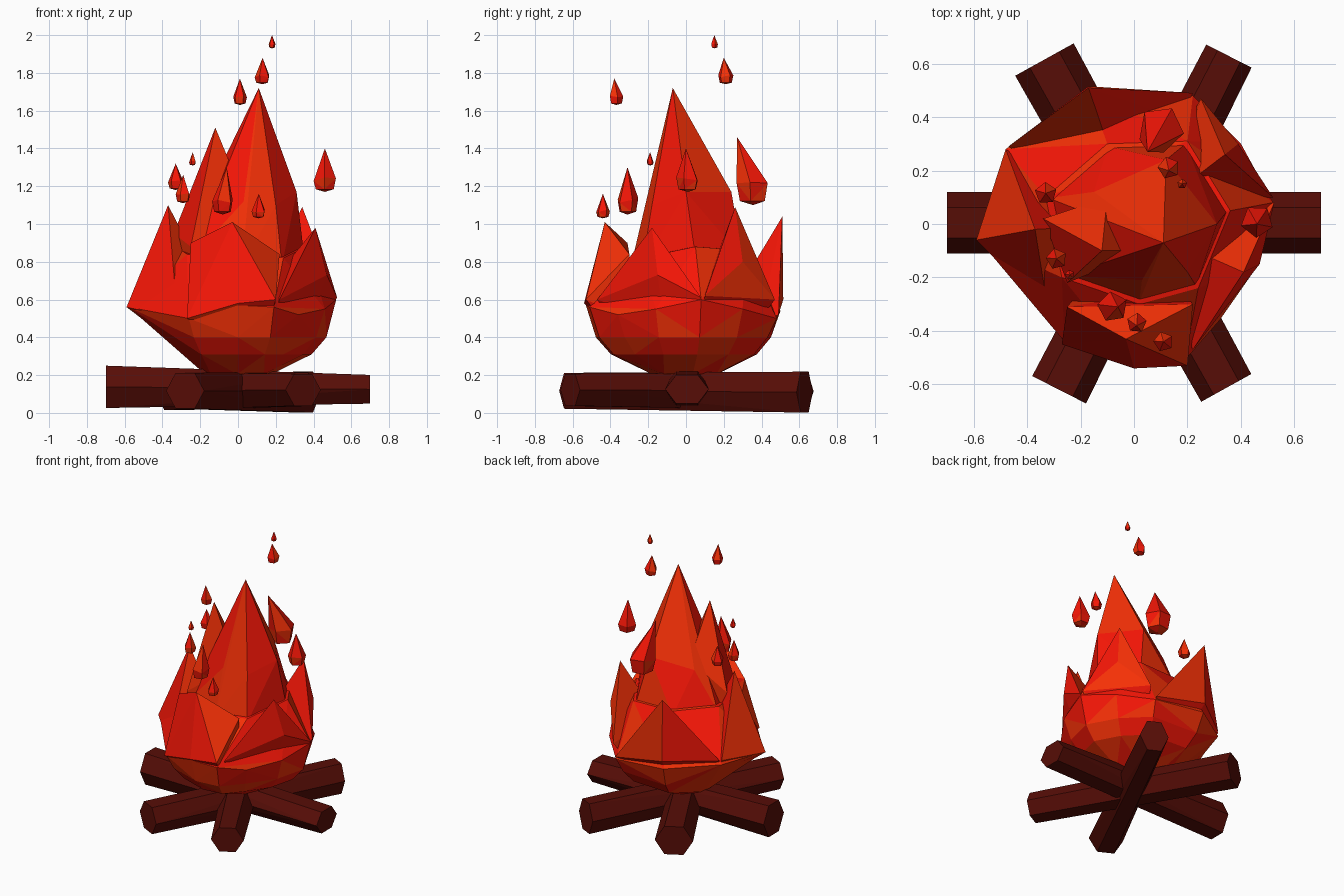
import bpy, bmesh, math, random
from mathutils import Vector

random.seed(4)


def material(name, rgb):
    m = bpy.data.materials.new(name)
    m.diffuse_color = (*rgb, 1)
    return m


RED = material("flame_red", (0.92, 0.008, 0.002))
ORANGE = material("flame_orange", (0.92, 0.030, 0.002))
BARK = material("bark", (0.095, 0.004, 0.002))


def hull(name, points, mats):
    """Flat-faced convex solid around a few points."""
    bm = bmesh.new()
    for p in points:
        bm.verts.new(p)
    res = bmesh.ops.convex_hull(bm, input=bm.verts)
    junk = {g for g in res["geom_interior"] + res["geom_unused"]
            if isinstance(g, bmesh.types.BMVert)}
    bmesh.ops.delete(bm, geom=list(junk), context='VERTS')
    bmesh.ops.recalc_face_normals(bm, faces=bm.faces)
    for f in bm.faces:
        f.material_index = 1 if len(mats) > 1 and random.random() < 0.35 else 0
    me = bpy.data.meshes.new(name)
    bm.to_mesh(me)
    bm.free()
    for m in mats:
        me.materials.append(m)
    ob = bpy.data.objects.new(name, me)
    bpy.context.collection.objects.link(ob)
    return ob


# logs: slightly uneven hexagonal prisms crossing in the middle
def log(name, a, b, size_a, size_b):
    a, b = Vector(a), Vector(b)
    side = (b - a).cross(Vector((0, 0, 1))).normalized()
    pts = []
    for c, (w, h) in ((a, size_a), (b, size_b)):
        for i in range(6):
            t = i * math.pi / 3
            pts.append(c + side * w * math.cos(t)
                       + Vector((0, 0, h * math.sin(t) / 0.866)))
    hull(name, pts, [BARK])


log("log_across", (-0.70, 0.005, 0.138), (0.70, 0.005, 0.125), (0.115, 0.112), (0.115, 0.076))
log("log_left", (-0.28, -0.62, 0.117), (0.355, 0.628, 0.11), (0.113, 0.095), (0.095, 0.108))
log("log_right", (0.345, -0.613, 0.122), (-0.335, 0.615, 0.115), (0.107, 0.085), (0.125, 0.1))

# flame bowl: rounded faceted base up to the valleys between the tongues
BELLY = [(-0.58, -0.06, 0.56), (-0.48, 0.28, 0.57), (-0.17, 0.50, 0.54),
         (0.22, 0.48, 0.50), (0.40, 0.30, 0.55), (0.52, 0.08, 0.60),
         (0.46, -0.16, 0.55), (0.32, -0.36, 0.52), (0.19, -0.51, 0.56),
         (0.0, -0.53, 0.57), (-0.26, -0.44, 0.50)]
VALLEY = [(0.36, 0.05, 0.88), (0.2, 0.31, 0.86), (-0.1, 0.3, 0.86), (-0.33, 0.1, 0.88),
          (-0.27, -0.2, 0.84), (0.02, -0.3, 0.82), (0.24, -0.24, 0.82)]
bowl = BELLY + VALLEY
for x, y, z in BELLY[2:]:
    bowl += [(x * 0.90, y * 0.90, 0.40), (x * 0.75, y * 0.75, 0.31)]
for i in range(7):
    t = 0.2 + i * math.tau / 7
    bowl.append((0.18 * math.cos(t), 0.18 * math.sin(t), 0.205))
flame = hull("flame", bowl, [RED, ORANGE])

# central spire: steep main peak
spire = hull("flame_spire", [(0.11, -0.07, 1.72), (0.31, 0.0, 1.17), (0.12, 0.24, 1.17),
                             (0.03, -0.21, 1.12), (0.2, -0.18, 1.1), (-0.15, 0.12, 1.1)]
             + [(x * 0.97, y * 0.97, z - 0.04) for x, y, z in VALLEY], [RED, ORANGE])


# flame tongues: pointed wedges leaning on the core
def tongue(apex, belly, inner=0.45):
    pts = [apex] + list(belly)
    pts += [(x * 0.8, y * 0.8, 0.47) for x, y, z in belly]
    pts.append((apex[0] * inner, apex[1] * inner, 0.7))
    return hull("flame_tongue", pts, [RED, ORANGE])


tongues = [
    spire,
    tongue((-0.12, -0.10, 1.51), [(-0.34, 0.02, 0.95), (-0.25, -0.22, 0.88),
                                  (0.05, -0.1, 1.1), (-0.1, 0.1, 1.15)], 0.2),
    tongue((-0.37, -0.02, 1.10), [(-0.59, -0.06, 0.56), (-0.48, 0.28, 0.6),
                                  (-0.32, -0.33, 0.5)]),
    tongue((-0.03, -0.43, 1.01), [(-0.25, -0.31, 0.9), (-0.27, -0.45, 0.5), (0.0, -0.54, 0.58),
                                  (0.2, -0.53, 0.6), (0.22, -0.3, 0.84)], 0.8),
    tongue((0.41, -0.18, 0.98), [(0.22, -0.47, 0.6), (0.47, -0.15, 0.73),
                                 (0.525, 0.08, 0.61)]),
    tongue((0.34, 0.26, 1.09), [(0.52, 0.1, 0.62), (0.39, 0.3, 0.8),
                                (0.25, 0.47, 0.6)]),
    tongue((-0.17, 0.51, 1.04), [(-0.47, 0.29, 0.6), (-0.17, 0.515, 0.6),
                                 (0.22, 0.49, 0.52)], 0.6),
]
bpy.context.view_layer.objects.active = flame
for t in tongues:
    mod = flame.modifiers.new("merge", 'BOOLEAN')
    mod.operation, mod.solver, mod.object = 'UNION', 'EXACT', t
    bpy.ops.object.modifier_apply(modifier=mod.name)
    bpy.data.objects.remove(t)

# sparks: small five-sided drops (x, y, bottom, top, radius, tip lean x, tip lean y)
SPARKS = [
    (0.18, 0.15, 1.93, 2.00, 0.019, 0, 0),
    (0.13, 0.21, 1.74, 1.88, 0.042, 0, -0.01),
    (0.01, -0.37, 1.63, 1.77, 0.038, 0, -0.01),
    (-0.24, -0.19, 1.31, 1.38, 0.019, 0, 0),
    (-0.33, 0.115, 1.18, 1.32, 0.042, 0, 0),
    (-0.29, -0.13, 1.11, 1.26, 0.04, 0, 0),
    (0.11, -0.44, 1.03, 1.16, 0.038, 0, 0),
    (-0.08, -0.31, 1.05, 1.30, 0.058, 0.02, 0),
    (0.46, 0.01, 1.17, 1.40, 0.062, 0, -0.01),
    (0.10, 0.355, 1.10, 1.46, 0.088, -0.05, -0.085),
]
for n, (x, y, z0, z1, r, lx, ly) in enumerate(SPARKS, 1):
    h, turn = z1 - z0, random.random() * 6
    pts = [(x + lx, y + ly, z1), (x, y, z0)]
    for k, f in ((0.8, 0.06), (1.0, 0.3)):
        for i in range(5):
            t = turn + i * math.tau / 5
            pts.append((x + r * k * math.cos(t), y + r * k * math.sin(t),
                        z0 + h * (f + random.uniform(-0.06, 0.06) * (f > 0.1))))
    hull(f"spark_{n}", pts, [RED, ORANGE])
